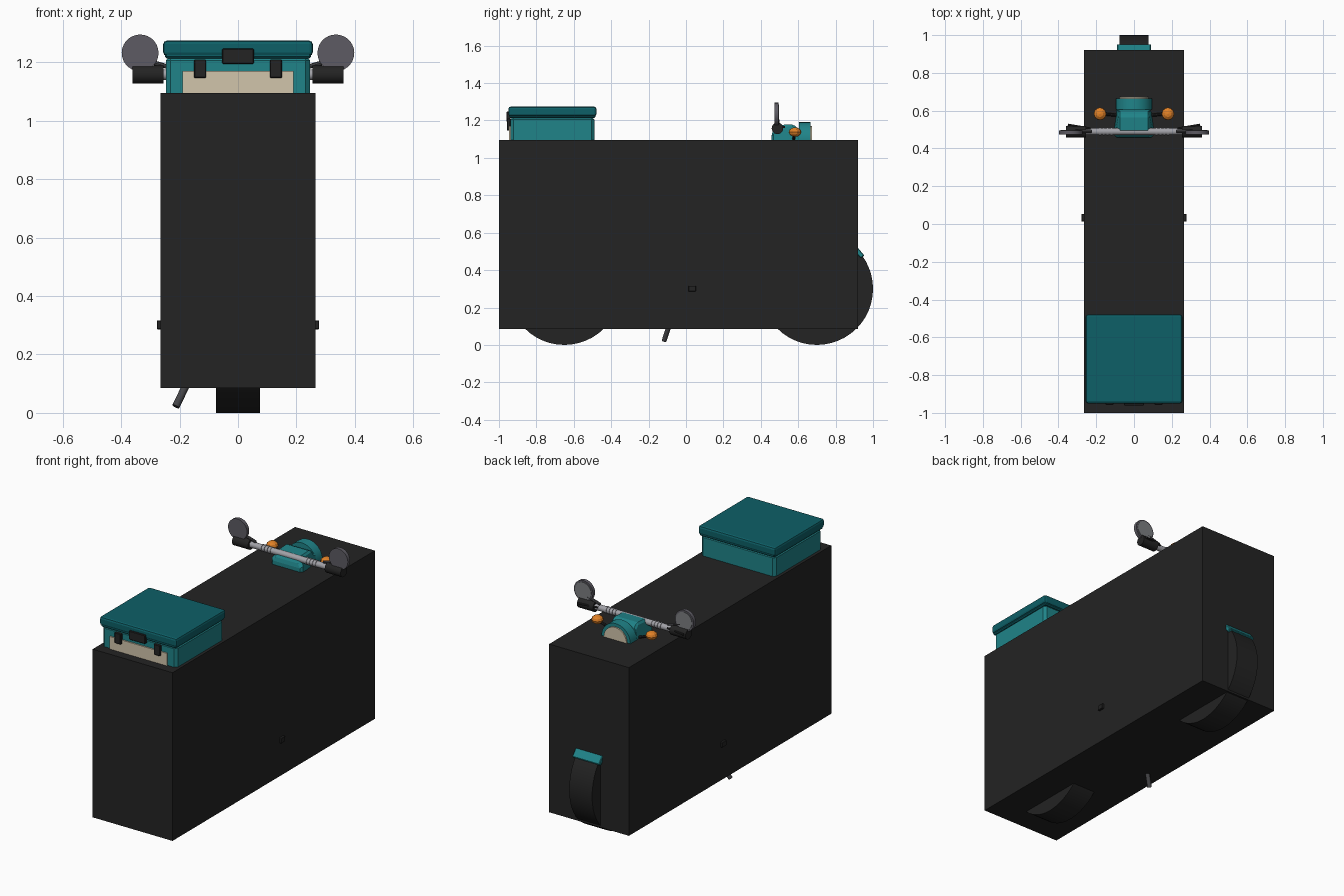
import bpy, bmesh, math
from mathutils import Vector

if "Cube" in bpy.data.objects:
    bpy.data.objects.remove(bpy.data.objects["Cube"])


def mat(name, r, g, b):
    m = bpy.data.materials.new(name)
    m.diffuse_color = (r, g, b, 1)
    m.use_nodes = True
    m.node_tree.nodes["Principled BSDF"].inputs["Base Color"].default_value = m.diffuse_color
    return m


BLACK = mat("black", 0.017, 0.017, 0.017)
TEAL = mat("teal", 0.014, 0.23, 0.25)
DARK_TEAL = mat("dark teal", 0.004, 0.115, 0.135)
CREAM = mat("cream", 0.64, 0.56, 0.41)
SILVER = mat("silver", 0.36, 0.36, 0.39)
GREY = mat("mirror grey", 0.11, 0.105, 0.125)
GLASS = mat("mirror glass", 0.20, 0.21, 0.22)
STEEL = mat("dark steel", 0.06, 0.06, 0.065)
ORANGE = mat("orange", 0.75, 0.22, 0.02)


def finish(name, bm, m, bevel=0, segs=1, smooth=False):
    bmesh.ops.recalc_face_normals(bm, faces=bm.faces)
    if bevel:
        bmesh.ops.bevel(bm, geom=bm.edges[:], offset=bevel, segments=segs,
                        affect='EDGES', profile=0.5)
    me = bpy.data.meshes.new(name)
    bm.to_mesh(me)
    bm.free()
    me.materials.append(m)
    o = bpy.data.objects.new(name, me)
    bpy.context.collection.objects.link(o)
    if smooth:
        bpy.ops.object.select_all(action='DESELECT')
        o.select_set(True)
        bpy.context.view_layer.objects.active = o
        bpy.ops.object.shade_smooth_by_angle(angle=math.radians(35))
    return o


def box(name, lo, hi, m, bevel=0, segs=1):
    bm = bmesh.new()
    bmesh.ops.create_cube(bm, size=1)
    for v in bm.verts:
        v.co = Vector([lo[i] + (v.co[i] + 0.5) * (hi[i] - lo[i]) for i in range(3)])
    return finish(name, bm, m, bevel, segs)


def rod(name, a, b, r, m, n=16, smooth=True):
    a, b = Vector(a), Vector(b)
    bm = bmesh.new()
    bmesh.ops.create_cone(bm, cap_ends=True, segments=n, radius1=r, radius2=r,
                          depth=(b - a).length)
    rot = (b - a).to_track_quat('Z', 'Y')
    for v in bm.verts:
        v.co = rot @ v.co + (a + b) / 2
    return finish(name, bm, m, smooth=smooth)


def prism(name, pts, hw, m, bevel=0):
    """Side profile in y, z pushed out to both sides of x = 0."""
    bm = bmesh.new()
    f = bm.faces.new([bm.verts.new((-hw, y, z)) for y, z in pts])
    new = bmesh.ops.extrude_face_region(bm, geom=[f])["geom"]
    for v in new:
        if isinstance(v, bmesh.types.BMVert):
            v.co.x = hw
    return finish(name, bm, m, bevel)


# main body block
box("body_block", (-0.265, -1.0, 0.085), (0.265, 0.92, 1.095), BLACK)

# wheels
for name, y in (("front_wheel", 0.70), ("rear_wheel", -0.65)):
    rod(name, (-0.076, y, 0.30), (0.076, y, 0.30), 0.30, BLACK, 48)

# front mudguard: an arc band over the wheel
arc = [math.radians(35 + i * 10) for i in range(12)]
pts = [(0.70 + 0.310 * math.cos(a), 0.30 + 0.310 * math.sin(a)) for a in arc]
pts += [(0.70 + 0.285 * math.cos(a), 0.30 + 0.285 * math.sin(a)) for a in reversed(arc)]
prism("front_mudguard", pts, 0.09, TEAL, 0.004)
rod("steering_column", (0, 0.70, 0.30), (0, 0.52, 1.05), 0.03, STEEL)

# delivery case with lid, label panel and latches
box("case_body", (-0.247, -0.938, 0.75), (0.247, -0.49, 1.222), TEAL, 0.016)
box("case_lid_rim", (-0.25, -0.946, 1.213), (0.25, -0.484, 1.237), DARK_TEAL, 0.006)
box("case_lid", (-0.256, -0.950, 1.222), (0.256, -0.479, 1.274), DARK_TEAL, 0.012, 2)
box("case_panel", (-0.19, -0.946, 0.85), (0.19, -0.937, 1.17), CREAM)
box("case_handle", (-0.054, -0.960, 1.194), (0.054, -0.938, 1.247), BLACK, 0.003)
for s in (-1, 1):
    x = s * 0.13
    box("case_latch", (x - 0.021, -0.958, 1.146), (x + 0.021, -0.938, 1.21), BLACK, 0.003)

# handlebar cover
cover = prism("handlebar_cover", [(0.457, 1.02), (0.457, 1.13), (0.485, 1.175), (0.575, 1.18),
                                  (0.605, 1.15), (0.605, 1.02)], 0.103, TEAL, 0.012)
for v in cover.data.vertices:
    if v.co.z > 1.14:
        v.co.x *= 0.80

# headlight
rod("headlight_ring", (0, 0.605, 1.095), (0, 0.665, 1.095), 0.096, TEAL, 32)
rod("headlight_lens", (0, 0.66, 1.095), (0, 0.673, 1.095), 0.076, CREAM, 32)

# handlebar, grips, mirrors, levers, signals and pegs on both sides
rod("handlebar", (-0.30, 0.489, 1.158), (0.30, 0.489, 1.158), 0.018, SILVER)
for s in (-1, 1):
    for i in range(4):
        x = 0.115 + i * 0.02
        rod("bar_ring", (s * x, 0.489, 1.158), (s * (x + 0.01), 0.489, 1.158), 0.021, SILVER)
    rod("grip", (s * 0.255, 0.489, 1.158), (s * 0.361, 0.489, 1.158), 0.031, BLACK, 20)
    rod("brake_lever", (s * 0.23, 0.505, 1.165), (s * 0.35, 0.525, 1.165), 0.006, BLACK, 8)
    rod("mirror_stem", (s * 0.225, 0.491, 1.18), (s * 0.31, 0.491, 1.205), 0.008, STEEL, 8)
    rod("mirror_housing", (s * 0.335, 0.474, 1.232), (s * 0.335, 0.495, 1.232), 0.063, GREY, 28)
    rod("mirror_glass", (s * 0.335, 0.493, 1.232), (s * 0.335, 0.498, 1.232), 0.053, GLASS, 28)
    rod("signal_stem", (s * 0.09, 0.575, 1.10), (s * 0.18, 0.585, 1.135), 0.008, BLACK, 8)
    bm = bmesh.new()
    bmesh.ops.create_uvsphere(bm, u_segments=10, v_segments=6, radius=0.034)
    for v in bm.verts:
        v.co = Vector((v.co.x + s * 0.18, v.co.y + 0.583, v.co.z * 0.75 + 1.138))
    finish("turn_signal", bm, ORANGE)
    box("foot_peg", (s * 0.27 - 0.008, 0.013, 0.286), (s * 0.27 + 0.008, 0.053, 0.316), BLACK, 0.002)

# side stand
rod("side_stand", (-0.165, -0.085, 0.12), (-0.213, -0.117, 0.022), 0.013, STEEL, 12)
